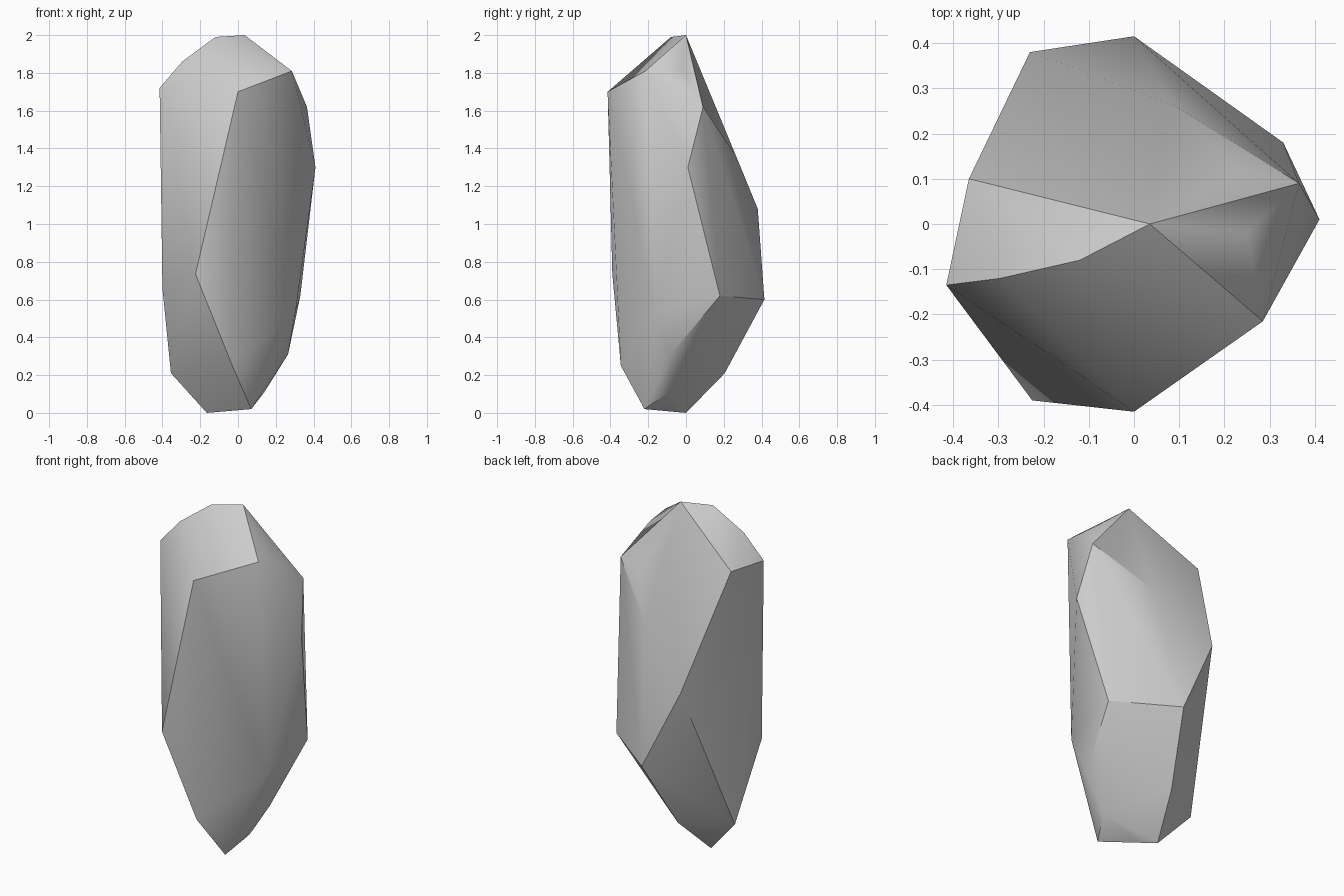
import bpy, bmesh, math
from mathutils import Vector

if "Cube" in bpy.data.objects:
    bpy.data.objects.remove(bpy.data.objects["Cube"])

# Corner points of the crystal-like rock, in rings from top to bottom
crown = [(.035, 0, 2), (-.12, -.08, 1.99), (-.295, -.12, 1.86), (.25, -.02, 1.82)]
shoulder = [(-.415, -.135, 1.72), (0, -.415, 1.70), (.285, -.215, 1.81),
            (.365, .09, 1.62), (-.365, .10, 1.73)]
waist = [(.41, .01, 1.30), (.085, .265, 1.36), (-.23, .38, 1.08)]
hips = [(0, .415, .60), (.33, .18, .62), (.305, -.16, .54),
        (-.225, -.39, .735), (-.40, -.138, .66)]
foot = [(-.03, -.345, .25), (.265, -.08, .31), (.14, -.09, .11), (-.355, .05, .21),
        (-.09, .205, .21), (-.165, 0, 0), (-.08, -.07, .01), (.07, -.22, .02)]

# Faceted body wrapped around the points
bm = bmesh.new()
for p in crown + shoulder + waist + hips + foot:
    bm.verts.new(p)
res = bmesh.ops.convex_hull(bm, input=bm.verts)
loose = [v for v in bm.verts if not v.link_faces]
bmesh.ops.delete(bm, geom=loose, context='VERTS')


# Dents: split the face closest to the spot and push its centre there
def dent(spot):
    spot = Vector(spot)
    face = min(bm.faces, key=lambda f: (f.calc_center_median() - spot).length)
    v = bmesh.ops.poke(bm, faces=[face])['verts'][0]
    v.co = spot


dent((.23, .12, 1.57))
bmesh.ops.recalc_face_normals(bm, faces=bm.faces)

mesh = bpy.data.meshes.new("rock")
bm.to_mesh(mesh)
bm.free()
rock = bpy.data.objects.new("rock", mesh)
bpy.context.collection.objects.link(rock)

# Soft shading over shallow creases, hard elsewhere
bpy.context.view_layer.objects.active = rock
rock.select_set(True)
bpy.ops.object.shade_smooth_by_angle(angle=math.radians(30))
